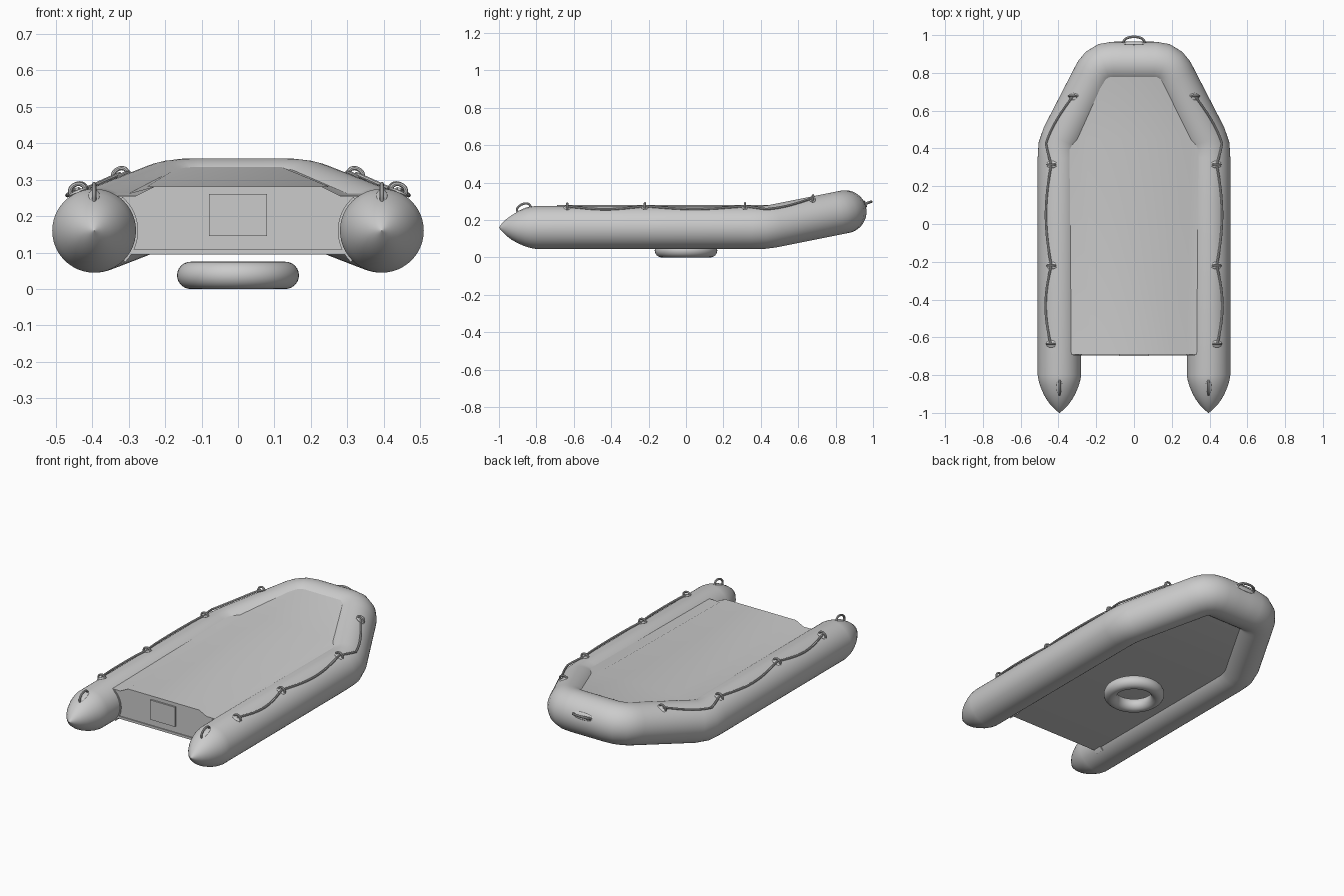
import bpy, bmesh, math
from mathutils import Vector, Matrix

cube = bpy.data.objects.get("Cube")
if cube:
    bpy.data.objects.remove(cube)

grey = bpy.data.materials.new("light_grey_rubber")
grey.use_nodes = True
colour = (0.6, 0.6, 0.6, 1)
grey.diffuse_color = colour
grey.node_tree.nodes["Principled BSDF"].inputs["Base Color"].default_value = colour

R, CX, CZ = 0.115, 0.395, 0.16
KINK, BOW = 0.43, 0.85


def finish(bm, name, mirror=False):
    bmesh.ops.recalc_face_normals(bm, faces=bm.faces)
    mesh = bpy.data.meshes.new(name)
    bm.to_mesh(mesh)
    bm.free()
    mesh.materials.append(grey)
    ob = bpy.data.objects.new(name, mesh)
    bpy.context.collection.objects.link(ob)
    if mirror:
        ob.modifiers.new("Mirror", "MIRROR")
    bpy.ops.object.select_all(action="DESELECT")
    ob.select_set(True)
    bpy.context.view_layer.objects.active = ob
    bpy.ops.object.shade_smooth_by_angle(angle=math.radians(35))
    return ob


def sweep(bm, path, radii, ref, sides=12):
    """Round pipe along a path; ref is a direction never parallel to it."""
    path = [Vector(p) for p in path]
    rings = []
    for i, p in enumerate(path):
        t = (path[min(i + 1, len(path) - 1)] - path[max(i - 1, 0)]).normalized()
        n = t.cross(Vector(ref)).normalized()
        b = n.cross(t)
        r = radii[i] if isinstance(radii, list) else radii
        angles = [math.tau * k / sides for k in range(sides)]
        rings.append([bm.verts.new(p + r * (n * math.cos(a) + b * math.sin(a))) for a in angles])
    for r0, r1 in zip(rings, rings[1:]):
        for k in range(sides):
            j = (k + 1) % sides
            bm.faces.new((r0[k], r0[j], r1[j], r1[k]))
    bm.faces.new(rings[0])
    bm.faces.new(rings[-1])


def loft(bm, sections):
    rows = [[bm.verts.new(p) for p in s] for s in sections]
    n = len(rows[0])
    for a, b in zip(rows, rows[1:]):
        for k in range(n):
            bm.faces.new((a[k], a[(k + 1) % n], b[(k + 1) % n], b[k]))
    bm.faces.new(rows[0])
    bm.faces.new(rows[-1])


def box(bm, centre, size):
    m = Matrix.Translation(centre) @ Matrix.Diagonal((*size, 1))
    bmesh.ops.create_cube(bm, size=1, matrix=m)


def arch(bm, base, along, up, half, height, r):
    """Half-oval grab loop."""
    along, up = Vector(along).normalized(), Vector(up).normalized()
    pts = [Vector(base) + along * half * math.cos(a) + up * height * math.sin(a) ** 0.7
           for a in [math.pi * k / 14 for k in range(15)]]
    sweep(bm, pts, r, along.cross(up), 8)


def pad(bm, base, along, up, a, b, c):
    """Flattened oval patch lying on the tube."""
    along, up = Vector(along).normalized(), Vector(up).normalized()
    rot = Matrix((along, up.cross(along), up)).transposed().to_4x4()
    bmesh.ops.create_uvsphere(bm, u_segments=16, v_segments=8, radius=1,
                              matrix=Matrix.Translation(base) @ rot @ Matrix.Diagonal((a, b, c, 1)))


def rise(y):
    return CZ + max(0, y - KINK) * 0.2


def surface(y, a, r=R):
    """Point and normal on the upper side tube, a radians outward from its top."""
    angled = y > KINK - 0.02
    x = CX - max(0, y - KINK + 0.02) * 0.513
    p = Vector((x + r * math.sin(a) * (1.12 if angled else 1), y, rise(y) + r * math.cos(a)))
    n = Vector((math.sin(a), 0.5 * math.sin(a) if angled else 0, math.cos(a)))
    return p, n.normalized()


# Buoyancy tube: tapered stern cone, straight side, raised and rounded bow
stern = [(-1, 0.001), (-0.985, 0.02), (-0.96, 0.045), (-0.93, 0.067), (-0.9, 0.084),
         (-0.86, 0.101), (-0.83, 0.11), (-0.8, R)]
half = [(CX, y) for y, r in stern] + [(CX, 0.35), (0.392, 0.41), (0.375, 0.46), (0.21, 0.78),
        (0.198, 0.802), (0.18, 0.825), (0.15, 0.844), (0.11, BOW), (0.04, BOW)]
radii = [r for y, r in stern] + [R] * (len(half) - len(stern))
path = [(x, y, rise(y)) for x, y in half]
path += [(-x, y, z) for x, y, z in reversed(path)]
bm = bmesh.new()
sweep(bm, path, radii + radii[::-1], (0, 0, 1), 48)
finish(bm, "buoyancy_tube")

# Deck and hull body with chamfered top edges and a ramp at the bow
bm = bmesh.new()
sections = []
for y, wide, flat, low, top, edge in ((-0.69, 0.39, 0.23, 0.095, 0.281, 0.256),
                                      (0.45, 0.385, 0.25, 0.095, 0.281, 0.262),
                                      (0.83, 0.18, 0.1, 0.17, 0.343, 0.343)):
    side = [(wide, low), (wide, edge), (flat + 0.05, edge), (flat, top)]
    outline = side + [(-x, z) for x, z in reversed(side)]
    sections.append([(x, y, z) for x, z in outline])
loft(bm, sections)
finish(bm, "deck_and_transom")

# Transom details: motor plate and bottom lip
bm = bmesh.new()
box(bm, (0, -0.694, 0.203), (0.16, 0.012, 0.115))
finish(bm, "motor_plate")
bm = bmesh.new()
box(bm, (0, -0.692, 0.102), (0.6, 0.008, 0.014))
finish(bm, "transom_lip")

# Collars joining the transom to the tubes
bm = bmesh.new()
arc = [math.radians(-45 + 95 * k / 16) for k in range(17)]
loft(bm, [[(CX - r * math.cos(a), y, CZ + r * math.sin(a))
           for r, y in ((R - 0.005, -0.695), (0.121, -0.695), (0.121, -0.64), (R - 0.005, -0.64))]
          for a in arc])
finish(bm, "transom_collar", True)

# Lifeline clips and the rope bulging outward between them
clips = [(-0.635, 0.39), (-0.22, 0.36), (0.315, 0.36), (0.675, 0.5)]
bm = bmesh.new()
for y, a in clips:
    p, n = surface(y, a)
    across = Vector((0, 1, 0)).cross(n)
    pad(bm, p, across, n, 0.03, 0.019, 0.006)
    arch(bm, p, across, n, 0.021, 0.022, 0.006)
finish(bm, "rope_clips", True)

bm = bmesh.new()
rope = []
for (y0, a0), (y1, a1) in zip(clips, clips[1:]):
    for k in range(16):
        t = k / 16
        a = a0 + (a1 - a0) * t + 0.27 * math.sin(math.pi * t)
        rope.append(surface(y0 + (y1 - y0) * t, a, R + 0.007)[0])
rope.append(surface(*clips[-1], R + 0.007)[0])
sweep(bm, rope, 0.006, (0, 0, 1), 8)
finish(bm, "lifeline_rope", True)

# Stern grab handles
bm = bmesh.new()
slope = Vector((0, 0.9, 0.36))
up = Vector((0, -0.36, 0.9))
base = Vector((CX, -0.865, 0.256))
pad(bm, base, slope, up, 0.045, 0.016, 0.006)
arch(bm, base, slope, up, 0.038, 0.03, 0.006)
finish(bm, "stern_handle", True)

# Bow grab handle
bm = bmesh.new()
out = Vector((0, 0.93, 0.36))
base = Vector((0, BOW, rise(BOW))) + out.normalized() * R
pad(bm, base, (1, 0, 0), out, 0.07, 0.02, 0.007)
arch(bm, base, (1, 0, 0), out, 0.055, 0.036, 0.007)
finish(bm, "bow_handle")

# Ring float beneath the hull
bm = bmesh.new()
turn = [math.tau * k / 48 for k in range(48)]
rings = [[bm.verts.new(((0.13 + 0.0375 * math.cos(b)) * math.cos(a),
                        (0.13 + 0.0375 * math.cos(b)) * math.sin(a),
                        0.0375 + 0.0375 * math.sin(b))) for b in turn[::2]] for a in turn]
for i, ring in enumerate(rings):
    nxt = rings[(i + 1) % len(rings)]
    for k in range(len(ring)):
        j = (k + 1) % len(ring)
        bm.faces.new((ring[k], ring[j], nxt[j], nxt[k]))
finish(bm, "ring_float")
